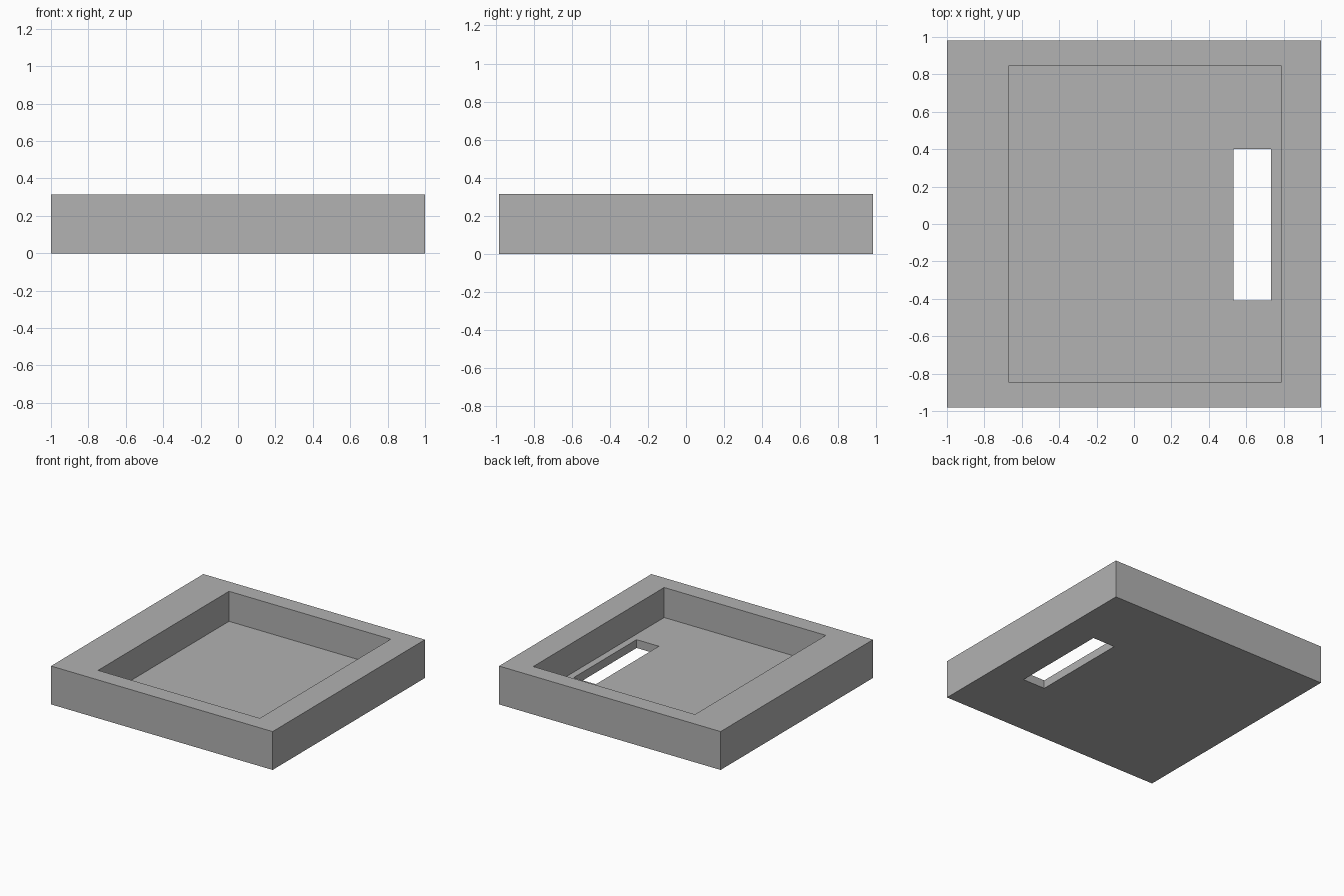
import bpy

cube = bpy.data.objects.get("Cube")
if cube:
    bpy.data.objects.remove(cube, do_unlink=True)


def make_material(name, color):
    mat = bpy.data.materials.new(name)
    mat.use_nodes = True
    mat.diffuse_color = color
    mat.node_tree.nodes["Principled BSDF"].inputs["Base Color"].default_value = color
    return mat


def box(name, low, high):
    """Axis-aligned block between two opposite corners."""
    center = [(a + b) / 2 for a, b in zip(low, high)]
    bpy.ops.mesh.primitive_cube_add(size=1, location=center)
    obj = bpy.context.object
    obj.name = name
    obj.scale = [b - a for a, b in zip(low, high)]
    bpy.ops.object.transform_apply(location=True, rotation=False, scale=True)
    return obj


def cut(target, cutter):
    """Subtract the cutter from the target, then discard it."""
    cutter.hide_render = True
    mod = target.modifiers.new(cutter.name, "BOOLEAN")
    mod.operation = "DIFFERENCE"
    mod.solver = "EXACT"
    mod.object = cutter
    bpy.context.view_layer.objects.active = target
    bpy.ops.object.modifier_apply(modifier=mod.name)
    bpy.data.objects.remove(cutter, do_unlink=True)


HEIGHT = 0.313
FLOOR = 0.068

# Solid outer block
tray = box("tray", (-1, -0.982, 0), (1, 0.982, HEIGHT))
tray.data.materials.append(make_material("mid_grey", (0.445, 0.445, 0.445, 1)))

# Off-centre recess, open at the top
cut(tray, box("recess_cutter", (-0.672, -0.844, FLOOR), (0.788, 0.844, HEIGHT + 0.2)))

# Slot through the floor
cut(tray, box("slot_cutter", (0.532, -0.41, -0.1), (0.733, 0.402, FLOOR + 0.1)))
